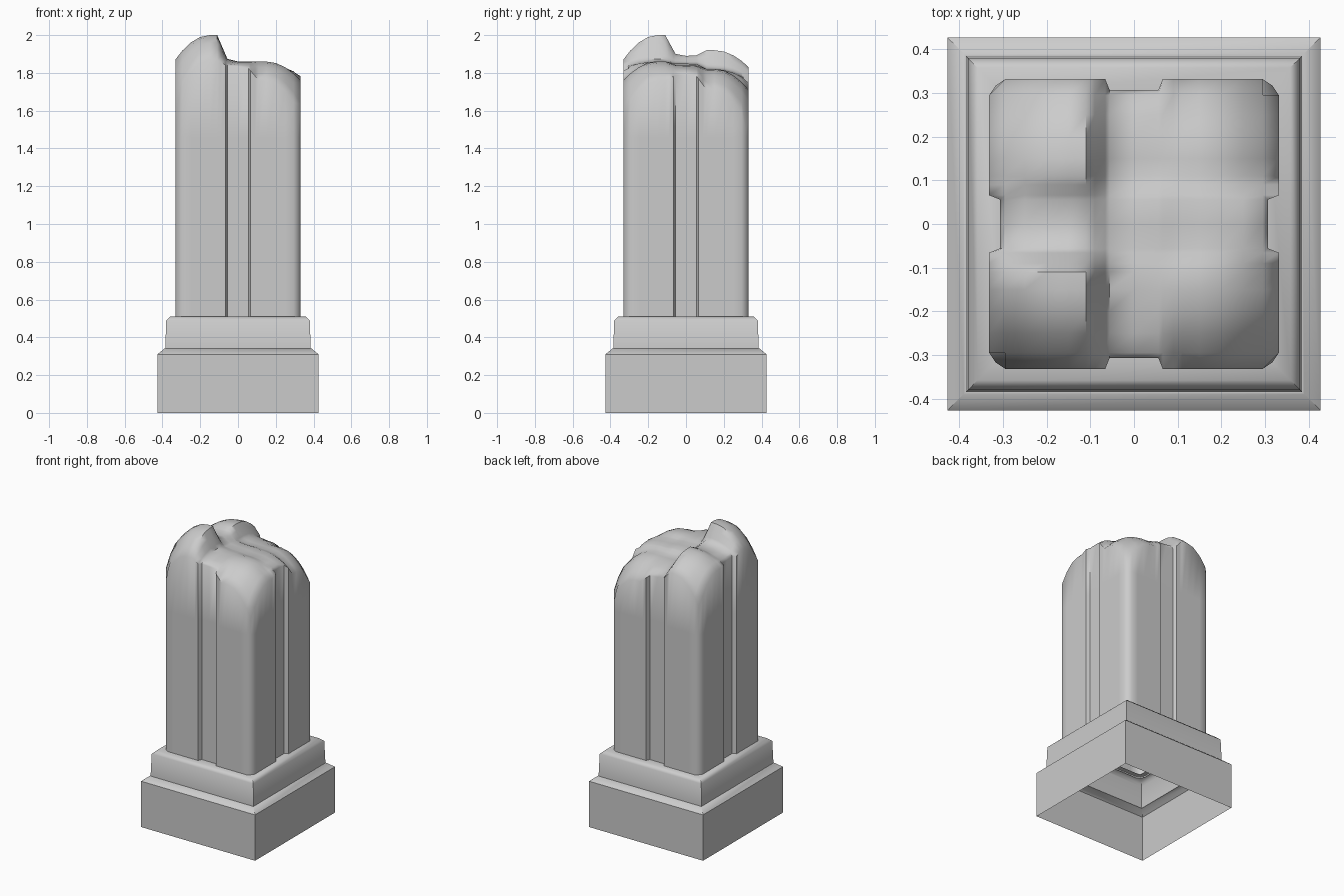
import bpy
import bmesh
from math import radians

cube = bpy.data.objects.get("Cube")
if cube:
    bpy.data.objects.remove(cube, do_unlink=True)

stone = bpy.data.materials.new("grey stone")
stone.use_nodes = True
GREY = (0.6, 0.6, 0.6, 1)
stone.diffuse_color = GREY
for node in stone.node_tree.nodes:
    if node.type == 'BSDF_PRINCIPLED':
        node.inputs["Base Color"].default_value = GREY


def finish(bm, name, angle):
    bmesh.ops.recalc_face_normals(bm, faces=bm.faces)
    mesh = bpy.data.meshes.new(name)
    bm.to_mesh(mesh)
    bm.free()
    obj = bpy.data.objects.new(name, mesh)
    bpy.context.collection.objects.link(obj)
    mesh.materials.append(stone)
    bpy.ops.object.select_all(action='DESELECT')
    obj.select_set(True)
    bpy.context.view_layer.objects.active = obj
    bpy.ops.object.shade_smooth_by_angle(angle=radians(angle))
    return obj


def bridge(bm, lower, upper):
    n = len(lower)
    for i in range(n):
        j = (i + 1) % n
        bm.faces.new((lower[i], lower[j], upper[j], upper[i]))


# Stepped plinth: square rings following a profile, open underneath
PROFILE = [(0.427, 0), (0.427, 0.31), (0.39, 0.34), (0.385, 0.34),
           (0.38, 0.49), (0.358, 0.51), (0.3, 0.51)]
bm = bmesh.new()
rings = [[bm.verts.new((sx * r, sy * r, z))
          for sx, sy in ((-1, -1), (1, -1), (1, 1), (-1, 1))]
         for r, z in PROFILE]
for lower, upper in zip(rings, rings[1:]):
    bridge(bm, lower, upper)
finish(bm, "plinth", 50)

# Broken crown: heights and edge drops of four lobes and the seams between
# (rows run front to back, columns from -x to +x)
HEIGHT = [(2.0, 1.86, 1.86), (1.89, 1.85, 1.84), (1.92, 1.82, 1.82)]
DROP = [(0.13, 0.03, 0.1), (0.05, 0.0, 0.05), (0.09, 0.06, 0.11)]
HALF, SEAM, INSET = 0.332, 0.056, 0.307


def blend(table, x, y):
    def weights(u):
        w = min(max((abs(u) - 0.05) / 0.06, 0), 1)
        return (w if u < 0 else 0, 1 - w, w if u > 0 else 0)
    return sum(wy * wx * table[r][c]
               for r, wy in enumerate(weights(y))
               for c, wx in enumerate(weights(x)))


def crown_height(x, y):
    fx, fy = (max(abs(u) - 0.15, 0) / (HALF - 0.15) for u in (x, y))
    drop = blend(DROP, x, y) * (fx ** 2 + fy ** 2) + 0.09 * (fx * fy) ** 2
    return blend(HEIGHT, x, y) - drop


def outline(x, y):
    """Cut the shallow grooves and soften the corners of the square."""
    ex, ey = abs(x) == HALF, abs(y) == HALF
    if ex and ey:
        return x * 0.955, y * 0.955
    if ex and abs(y) <= SEAM:
        return x * INSET / HALF, y
    if ey and abs(x) <= SEAM:
        return x, y * INSET / HALF
    return x, y


# Shaft: crown grid with straight walls carried down to the plinth
side = [SEAM, 0.066, 0.09, 0.11, 0.15, 0.2, 0.25, 0.295, HALF]
steps = [-u for u in reversed(side)] + [0] + side
last = len(steps) - 1
bm = bmesh.new()
grid = [[bm.verts.new((*outline(x, y), crown_height(x, y))) for x in steps]
        for y in steps]
for r in range(last):
    for c in range(last):
        bm.faces.new((grid[r][c], grid[r][c + 1],
                      grid[r + 1][c + 1], grid[r + 1][c]))
rim = (grid[0][:last] + [row[last] for row in grid[:last]]
       + grid[last][:0:-1] + [row[0] for row in grid[:0:-1]])
for z in (1.46, 0.5):
    ring = [bm.verts.new((v.co.x, v.co.y, z)) for v in rim]
    bridge(bm, ring, rim)
    rim = ring
finish(bm, "broken_shaft", 52)
